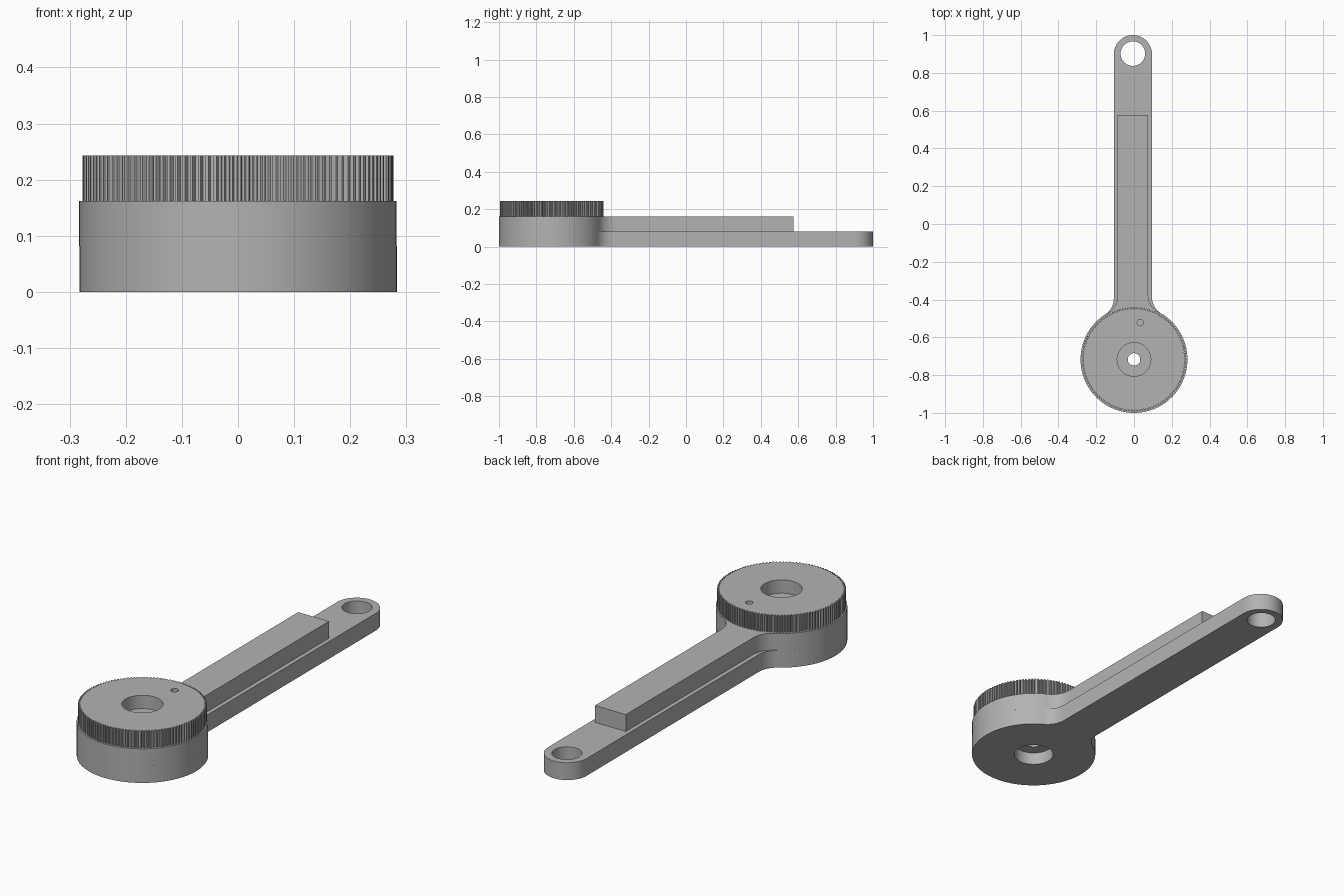
import bpy, bmesh
from math import pi, cos, sin, atan2, sqrt

if "Cube" in bpy.data.objects:
    bpy.data.objects.remove(bpy.data.objects["Cube"], do_unlink=True)

HUB_Y, HUB_R = -0.717, 0.283
ARM_X = -0.006

grey = bpy.data.materials.new("plain grey")
grey.use_nodes = True
grey.diffuse_color = (0.45, 0.45, 0.45, 1)
grey.node_tree.nodes["Principled BSDF"].inputs["Base Color"].default_value = (0.45, 0.45, 0.45, 1)


def arc(cx, cy, r, a0, a1, n):
    return [(cx + r * cos(a0 + (a1 - a0) * i / n), cy + r * sin(a0 + (a1 - a0) * i / n))
            for i in range(n + 1)]


def extrude(name, outline, z0, z1):
    """Solid made by raising a closed outline from z0 to z1."""
    bm = bmesh.new()
    face = bm.faces.new([bm.verts.new((x, y, z0)) for x, y in outline])
    top = bmesh.ops.extrude_face_region(bm, geom=[face])["geom"]
    bmesh.ops.translate(bm, vec=(0, 0, z1 - z0),
                        verts=[v for v in top if isinstance(v, bmesh.types.BMVert)])
    bmesh.ops.recalc_face_normals(bm, faces=bm.faces)
    mesh = bpy.data.meshes.new(name)
    bm.to_mesh(mesh)
    bm.free()
    mesh.materials.append(grey)
    obj = bpy.data.objects.new(name, mesh)
    bpy.context.collection.objects.link(obj)
    return obj


def select(obj):
    bpy.ops.object.select_all(action='DESELECT')
    obj.select_set(True)
    bpy.context.view_layer.objects.active = obj


def drill(obj, x, y, r, z0, z1, n=48):
    """Cut a round hole and discard the cutter."""
    cutter = extrude("hole_cutter", arc(x, y, r, 0, 2 * pi, n)[:-1], z0, z1)
    cutter.hide_render = True
    mod = obj.modifiers.new("hole", 'BOOLEAN')
    mod.operation, mod.solver, mod.object = 'DIFFERENCE', 'EXACT', cutter
    select(obj)
    bpy.ops.object.modifier_apply(modifier=mod.name)
    bpy.data.objects.remove(cutter, do_unlink=True)


def paddle(half, fillet, end):
    """Hub disc blended by fillets into a straight arm with the given end points."""
    def side(s):
        dx = half + fillet + s * ARM_X
        dy = sqrt((HUB_R + fillet) ** 2 - dx ** 2)
        return s * dx, HUB_Y + dy, atan2(dy, s * dx)
    rx, ry, ra = side(1)
    lx, ly, la = side(-1)
    pts = arc(0, HUB_Y, HUB_R, la, ra + 2 * pi, 80)
    pts += arc(rx, ry, fillet, ra + pi, pi, 10)[1:]
    pts += end
    pts += arc(lx, ly, fillet, 0, la - pi, 10)[:-1]
    return pts


# Lower plate with rounded tip
lower = extrude("lower_arm", paddle(0.101, 0.1, arc(ARM_X, 0.899, 0.101, 0, pi, 32)), 0, 0.082)
drill(lower, ARM_X, 0.902, 0.065, -0.1, 0.2)
drill(lower, 0, HUB_Y, 0.089, -0.1, 0.06)
drill(lower, 0, HUB_Y, 0.033, -0.1, 0.2)

# Upper plate with square tip
tip = [(ARM_X + 0.081, 0.576), (ARM_X - 0.081, 0.576)]
upper = extrude("upper_arm", paddle(0.081, 0.1, tip), 0.082, 0.162)
drill(upper, 0, HUB_Y, 0.033, 0, 0.3)

# Toothed wheel
teeth = 120
rim = []
for i in range(teeth):
    for part, r in ((0, 0.277), (0.35, 0.277), (0.5, 0.268), (0.85, 0.268)):
        a = 2 * pi * (i + part) / teeth
        rim.append((r * cos(a), HUB_Y + r * sin(a)))
wheel = extrude("toothed_wheel", rim, 0.162, 0.243)
drill(wheel, 0, HUB_Y, 0.089, 0.18, 0.3)
drill(wheel, 0, HUB_Y, 0.033, 0.1, 0.3)
drill(wheel, 0.033, -0.522, 0.017, 0.19, 0.3, 20)

for obj, angle in ((lower, 30), (upper, 30), (wheel, 20)):
    select(obj)
    bpy.ops.object.shade_smooth_by_angle(angle=angle * pi / 180)
